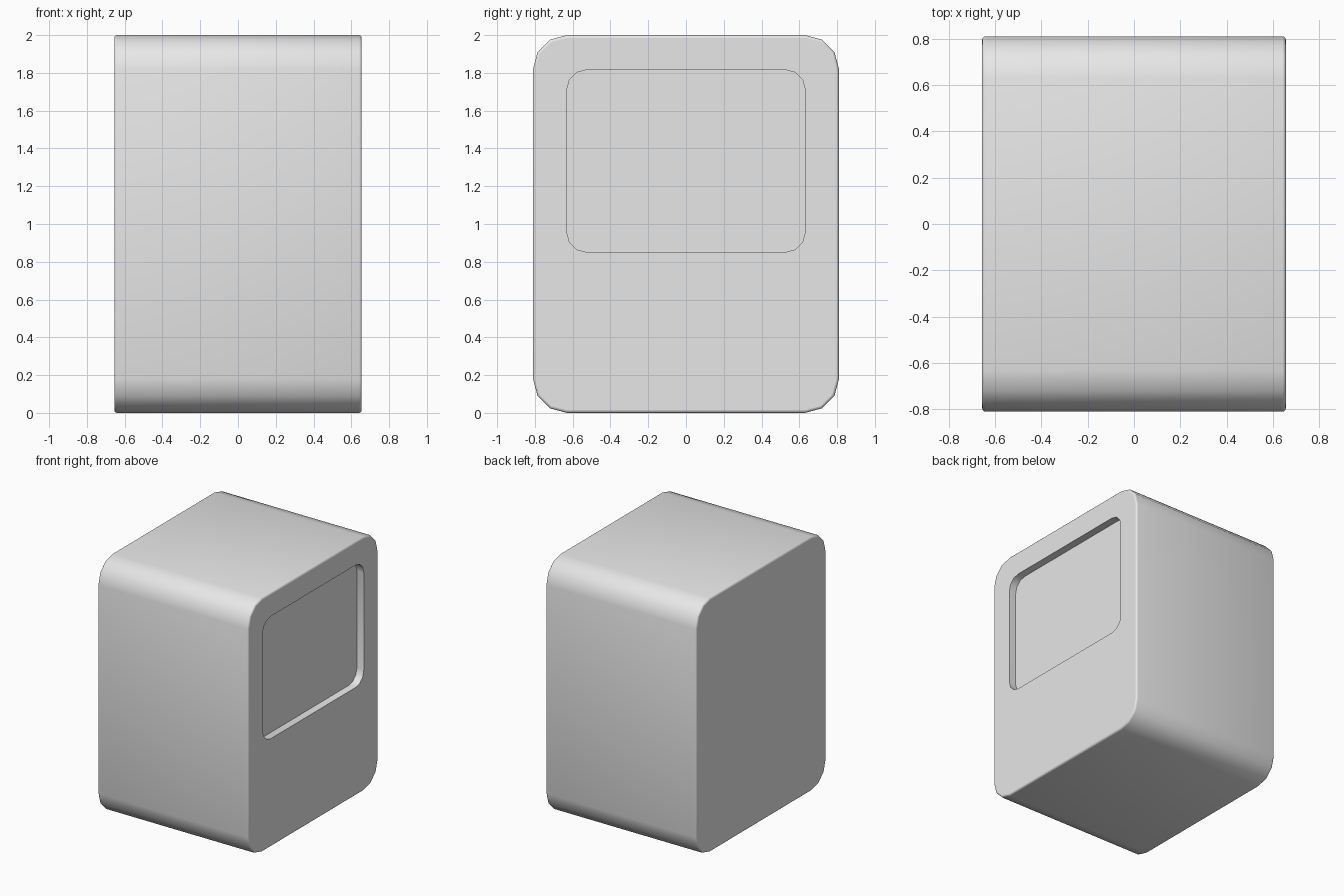
import bpy
import bmesh
from math import cos, sin, pi, radians

cube = bpy.data.objects.get("Cube")
if cube:
    bpy.data.objects.remove(cube, do_unlink=True)

HALF_X, HALF_Y, HEIGHT, CORNER = 0.655, 0.81, 2.0, 0.18
EDGE = 0.014          # small rounding of the side edges
STEPS = 3             # segments in every corner

grey = bpy.data.materials.new("light grey")
grey.use_nodes = True
colour = (0.8, 0.8, 0.8, 1)
grey.diffuse_color = colour
grey.node_tree.nodes["Principled BSDF"].inputs["Base Color"].default_value = colour

bm = bmesh.new()


def ring(x, half_y, low, high, radius):
    """Rounded rectangle of vertices in the plane at x."""
    corners = [(1, high - radius), (-1, high - radius),
               (-1, low + radius), (1, low + radius)]
    verts = []
    for quarter, (side, z) in enumerate(corners):
        for step in range(STEPS + 1):
            a = (quarter + step / STEPS) * pi / 2
            y = side * (half_y - radius) + radius * cos(a)
            verts.append(bm.verts.new((x, y, z + radius * sin(a))))
    return verts


def body_ring(x, inset):
    return ring(x, HALF_Y - inset, inset, HEIGHT - inset, CORNER - inset)


# Softly rounded shell, from the plain side to the screen side
angles = [i / STEPS * pi / 2 for i in range(STEPS + 1)]
rounding = [(HALF_X - EDGE * (1 - cos(a)), EDGE * (1 - sin(a))) for a in angles]
rings = [body_ring(-x, inset) for x, inset in rounding]
rings += [body_ring(x, inset) for x, inset in reversed(rounding)]

# Recessed screen: rim on the side face, then its floor
for x in (HALF_X, HALF_X - 0.06):
    rings.append(ring(x, 0.63, 0.852, 1.815, 0.1))

for a, b in zip(rings, rings[1:]):
    for i in range(len(a)):
        j = (i + 1) % len(a)
        bm.faces.new((a[i], a[j], b[j], b[i]))
bm.faces.new(rings[0])
bm.faces.new(rings[-1])
bmesh.ops.recalc_face_normals(bm, faces=bm.faces)

mesh = bpy.data.meshes.new("cabinet")
bm.to_mesh(mesh)
bm.free()
mesh.materials.append(grey)
cabinet = bpy.data.objects.new("cabinet", mesh)
bpy.context.collection.objects.link(cabinet)

# Smooth the rounded shell, keep the two sides and the screen flat
bpy.ops.object.select_all(action="DESELECT")
cabinet.select_set(True)
bpy.context.view_layer.objects.active = cabinet
bpy.ops.object.shade_smooth_by_angle(angle=radians(40))
for face in mesh.polygons:
    if abs(face.normal.x) > 0.999:
        face.use_smooth = False
